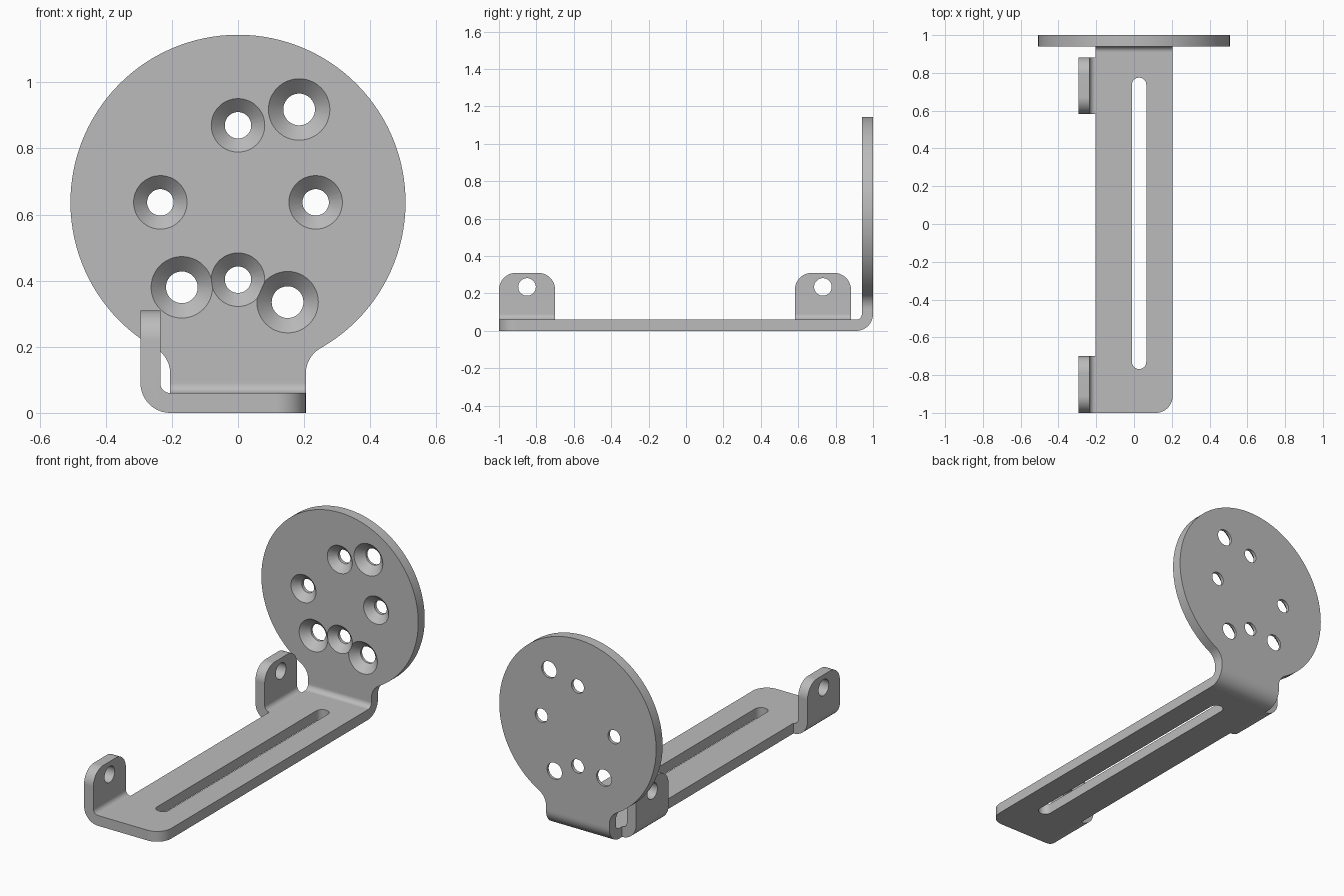
import bpy, bmesh
from math import sin, cos, radians, degrees, atan2, sqrt

if "Cube" in bpy.data.objects:
    bpy.data.objects.remove(bpy.data.objects["Cube"], do_unlink=True)

T = 0.06            # sheet thickness
R_OUT = 0.09        # outer bend and corner radius
R_IN = R_OUT - T    # inner bend radius
HALF = 0.205        # half width of the strip
DISC_R, DISC_Z = 0.507, 0.637

steel = bpy.data.materials.new("grey steel")
steel.use_nodes = True
steel.diffuse_color = (0.5, 0.5, 0.5, 1)
steel.node_tree.nodes["Principled BSDF"].inputs["Base Color"].default_value = (0.5, 0.5, 0.5, 1)


def arc(cx, cy, r, start, end, n=12):
    angles = [radians(start + (end - start) * i / n) for i in range(n + 1)]
    return [(cx + r * cos(a), cy + r * sin(a)) for a in angles]


def along_x(u, v, w): return (w, u, v)
def along_y(u, v, w): return (u, w, v)
def along_z(u, v, w): return (u, v, w)


def loft(name, sections, place):
    """Closed solid through (outline, position) sections."""
    bm = bmesh.new()
    rings = [[bm.verts.new([round(c, 4) for c in place(u, v, w)]) for u, v in pts]
             for pts, w in sections]
    for a, b in zip(rings, rings[1:]):
        for i in range(len(a)):
            bm.faces.new((a[i - 1], a[i], b[i], b[i - 1]))
    bm.faces.new(rings[0])
    bm.faces.new(rings[-1])
    bmesh.ops.remove_doubles(bm, verts=bm.verts, dist=0.0005)
    bmesh.ops.recalc_face_normals(bm, faces=bm.faces)
    mesh = bpy.data.meshes.new(name)
    bm.to_mesh(mesh)
    bm.free()
    mesh.materials.append(steel)
    obj = bpy.data.objects.new(name, mesh)
    bpy.context.collection.objects.link(obj)
    return obj


def prism(name, pts, a, b, place):
    return loft(name, [(pts, a), (pts, b)], place)


def combine(target, other, operation):
    mod = target.modifiers.new(operation.lower(), "BOOLEAN")
    mod.operation, mod.solver, mod.object = operation, "EXACT", other
    bpy.context.view_layer.objects.active = target
    bpy.ops.object.modifier_apply(modifier=mod.name)
    bpy.data.objects.remove(other, do_unlink=True)


# Base strip with one rounded front corner and a long slot
bracket = prism("bent_bracket", [(-HALF, -1)] + arc(HALF - R_OUT, -1 + R_OUT, R_OUT, -90, 0)
                + [(HALF, 0.905), (-HALF, 0.905)], 0, T, along_z)
slot = arc(0.027, -0.73, 0.038, 180, 360, 20) + arc(0.027, 0.737, 0.038, 0, 180, 20)
combine(bracket, prism("slot_cutter", slot, -0.1, 0.2, along_z), "DIFFERENCE")

# Rear bend turning the strip upward
bend_pts = ([(0.89, 0)] + arc(1 - R_OUT, R_OUT, R_OUT, -90, 0) + [(1, 0.11), (1 - T, 0.11)]
            + arc(1 - R_OUT, R_OUT, R_IN, 0, -90) + [(0.89, T)])
rear_bend = prism("rear_bend", bend_pts, -HALF, HALF, along_x)

# Round face plate with a filleted neck
fx = HALF + R_OUT
fz = DISC_Z - sqrt((DISC_R + R_OUT) ** 2 - fx ** 2)
tangent = degrees(atan2(DISC_Z - fz, fx))
outline = ([(-HALF, 0.1), (HALF, 0.1)]
           + arc(fx, fz, R_OUT, 180, 180 - tangent)
           + arc(0, DISC_Z, DISC_R, -tangent, 180 + tangent, 100)
           + arc(-fx, fz, R_OUT, tangent, 0))
face_plate = prism("face_plate", outline, 1 - T, 1, along_y)

# Countersunk screw holes, open toward the front
small, large = (0.081, 0.04), (0.093, 0.048)
holes = [(0, 0.87, small), (-0.235, DISC_Z, small), (0.235, DISC_Z, small), (0, 0.403, small),
         (0.185, 0.918, large), (-0.17, 0.38, large), (0.15, 0.335, large)]
for x, z, (wide, narrow) in holes:
    front = 1 - T
    steps = [(wide + 0.02, front - 0.02), (narrow, front + wide - narrow), (narrow, 1.05)]
    cutter = loft("screw_hole_cutter",
                  [(arc(x, z, r, 0, 360, 48)[:-1], y) for r, y in steps], along_y)
    combine(face_plate, cutter, "DIFFERENCE")

# Two upturned side tabs with rounded tops and a cross hole
TOP = 0.31
tab_pts = (arc(-HALF, R_OUT, R_OUT, 270, 180) + [(-HALF - R_OUT, TOP), (-HALF - R_IN, TOP)]
           + arc(-HALF, R_OUT, R_IN, 180, 270) + [(-0.19, T), (-0.19, 0)])
tabs = []
for name, y in (("front_tab", -1), ("rear_tab", 0.582)):
    tab = prism(name, tab_pts, y, y + 0.3, along_y)
    bm = bmesh.new()
    bm.from_mesh(tab.data)
    corners = [e for e in bm.edges if all(v.co.z > TOP - 0.001 for v in e.verts)
               and abs(e.verts[0].co.y - e.verts[1].co.y) < 0.001]
    bmesh.ops.bevel(bm, geom=corners, offset=R_OUT, segments=12, profile=0.5, affect="EDGES")
    bm.to_mesh(tab.data)
    bm.free()
    hole = arc(y + 0.15, 0.235, 0.047, 0, 360, 40)[:-1]
    combine(tab, prism("tab_hole_cutter", hole, -0.4, -0.15, along_x), "DIFFERENCE")
    tabs.append(tab)

# Weld everything into one bent sheet
for part in [rear_bend, face_plate] + tabs:
    combine(bracket, part, "UNION")

bpy.ops.object.select_all(action="DESELECT")
bracket.select_set(True)
bpy.context.view_layer.objects.active = bracket
bpy.ops.object.shade_smooth_by_angle(angle=radians(25))
weighted = bracket.modifiers.new("clean_shading", "WEIGHTED_NORMAL")
weighted.keep_sharp = True
